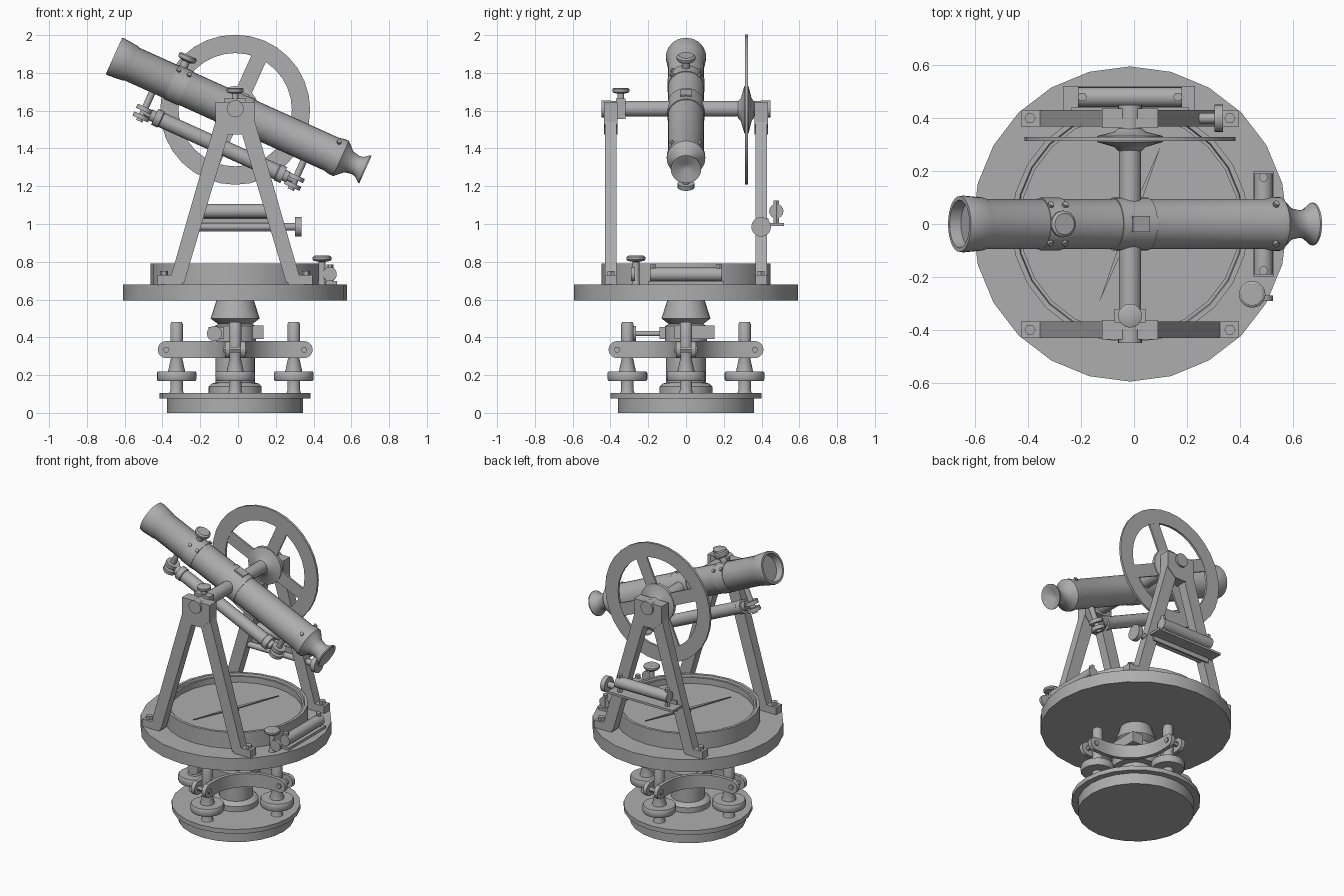
import bpy, bmesh
from math import radians, sin, cos, pi
from mathutils import Matrix, Vector

cube = bpy.data.objects.get("Cube")
if cube:
    bpy.data.objects.remove(cube)

metal = bpy.data.materials.new("grey_metal")
metal.use_nodes = True
GREY = (0.42, 0.42, 0.42, 1)
metal.diffuse_color = GREY
metal.node_tree.nodes["Principled BSDF"].inputs["Base Color"].default_value = GREY

X, Y, Z = Vector((1, 0, 0)), Vector((0, 1, 0)), Vector((0, 0, 1))
BODY = Matrix.Translation((-0.015, 0, 0))
TILT = Matrix.Translation((-0.015, 0, 1.6)) @ Matrix.Rotation(radians(24.3), 4, 'Y')
UPRIGHT = Matrix.Rotation(pi / 2, 4, 'X')
made = []


def finish(name, bm, matrix):
    bmesh.ops.recalc_face_normals(bm, faces=bm.faces)
    bm.transform(matrix)
    mesh = bpy.data.meshes.new(name)
    bm.to_mesh(mesh)
    bm.free()
    mesh.materials.append(metal)
    ob = bpy.data.objects.new(name, mesh)
    bpy.context.collection.objects.link(ob)
    made.append(ob)
    return ob


def lathe(name, profile, origin=(0, 0, 0), axis=Z, frame=BODY, seg=24, closed=False):
    """Turn (radius, height) points about an axis."""
    bm = bmesh.new()
    rings = [[bm.verts.new((r * cos(2 * pi * i / seg), r * sin(2 * pi * i / seg), h))
              for i in range(seg)] for r, h in profile]
    pairs = list(zip(rings, rings[1:]))
    if closed:
        pairs.append((rings[-1], rings[0]))
    else:
        bm.faces.new(rings[0])
        bm.faces.new(rings[-1])
    for a, b in pairs:
        for i in range(seg):
            j = (i + 1) % seg
            bm.faces.new((a[i], a[j], b[j], b[i]))
    turn = Vector(axis).to_track_quat('Z', 'Y').to_matrix().to_4x4()
    return finish(name, bm, frame @ Matrix.Translation(origin) @ turn)


def rod(name, start, end, r, frame=BODY, seg=12):
    start, end = Vector(start), Vector(end)
    d = end - start
    return lathe(name, [(r, 0), (r, d.length)], start, d, frame, seg)


def box(name, lo, hi, frame=BODY):
    lo, hi = Vector(lo), Vector(hi)
    bm = bmesh.new()
    bmesh.ops.create_cube(bm, size=1)
    bm.transform(Matrix.Translation((lo + hi) / 2) @ Matrix.Diagonal((*(hi - lo), 1)))
    return finish(name, bm, frame)


def prism(name, points, low, high, frame=BODY):
    """Extrude an outline along local z."""
    bm = bmesh.new()
    face = bm.faces.new([bm.verts.new((x, y, low)) for x, y in points])
    ext = bmesh.ops.extrude_face_region(bm, geom=[face])
    up = [v for v in ext["geom"] if isinstance(v, bmesh.types.BMVert)]
    bmesh.ops.translate(bm, verts=up, vec=(0, 0, high - low))
    return finish(name, bm, frame)


# Foot plate and centre column
lathe("foot_plate", [(.36, 0), (.36, .075), (.4, .075), (.4, .105)])
lathe("centre_column", [(.14, .1), (.14, .14), (.125, .155), (.105, .16), (.105, .3), (.15, .3),
                        (.15, .37), (.11, .37), (.11, .46), (.09, .47), (.13, .5), (.125, .515),
                        (.098, .6)])

# Levelling head: four screws joined by concave straps
arc = [pi / 2 + i * pi / 20 for i in range(11)]
strap = [(.4, -.028)] + [(.3 + .272 * cos(a), -.3 + .272 * sin(a)) for a in arc] + [(.028, -.4)]
strap += [(.053, -.4)] + [(.3 + .247 * cos(a), -.3 + .247 * sin(a)) for a in reversed(arc)]
strap += [(.4, -.053)]
strap = [(min(x, .37), max(y, -.37)) for x, y in strap]
for k in range(4):
    quarter = BODY @ Matrix.Rotation(k * pi / 2, 4, 'Z')
    prism("levelling_strap", strap, .29, .38, quarter)
    for s in (-1, 1):
        rod("strap_end", (.365, s * .027, .335), (.365, s * .054, .335), .045, quarter, 20)
    rod("strap_bolt", (.365, -.062, .335), (.365, .062, .335), .017, quarter, 6)
    lathe("levelling_screw", [(.04, .1), (.033, .12), (.033, .17), (.1, .17), (.105, .178),
                              (.105, .212), (.1, .22), (.045, .22), (.03, .29), (.033, .3),
                              (.033, .47), (.028, .48)], (.31, 0, 0), Z, quarter, 20)

# Lower clamp and its tangent screw
box("clamp_block", (.07, -.06, .39), (.15, .15, .462))
box("clamp_arm", (-.14, -.14, .39), (-.06, .1, .455))
rod("tangent_screw", (-.11, -.28, .42), (-.11, -.12, .42), .014)
rod("tangent_knob", (-.11, -.31, .42), (-.11, -.265, .42), .04, seg=16)

# Horizontal plate, compass bowl and needle
lathe("horizontal_plate", [(.593, .595), (.593, .68)])
lathe("compass_bowl", [(.447, .675), (.447, .79), (.428, .79), (.424, .775), (.412, .775),
                       (.412, .735)])
prism("compass_needle", [(0, .32), (-.013, 0), (0, -.32), (.013, 0)], .748, .755,
      BODY @ Matrix.Rotation(radians(-21.5), 4, 'Z'))
lathe("needle_pivot", [(.02, .73), (.012, .758)], seg=12)

# Two A-shaped standards
leg = [(-.105, 1.54), (-.02, 1.53), (-.27, .69), (-.35, .69)]
apex = [(-.105, 1.645), (.105, 1.645), (.105, 1.53), (.045, 1.475), (-.045, 1.475), (-.105, 1.53)]
for side in (-1, 1):
    stand = BODY @ Matrix.Translation((0, side * .398, 0))
    for m in (-1, 1):
        half = stand @ Matrix.Diagonal((m, 1, 1, 1))
        prism("standard_leg", [(m * x, z) for x, z in leg], -.031, .031, stand @ UPRIGHT)
        box("standard_foot", (-.41, -.031, .675), (-.28, .031, .73), half)
        rod("foot_bolt", (m * .376, 0, .72), (m * .376, 0, .752), .021, stand, 6)
    prism("standard_head", apex, -.036, .036, stand @ UPRIGHT)
    rod("bearing_cap", (0, 0, 1.61), (0, side * .05, 1.61), .045, stand, 20)

# Trunnion axle with its clamp
rod("trunnion_axle", (0, -.4, 1.61), (0, .4, 1.61), .042, seg=20)
box("axle_clamp", (-.058, -.37, 1.555), (.058, -.32, 1.665))
lathe("axle_clamp_knob", [(.018, 1.65), (.018, 1.69), (.04, 1.695), (.045, 1.703), (.045, 1.715),
                          (.035, 1.72)], (0, -.345, 0), seg=16)

# Vertical circle
lathe("vertical_circle", [(.397, -.008), (.397, .008), (.3, .008), (.3, -.008)],
      (0, .32, 1.605), Y, seg=32, closed=True)
for turn in (0, pi / 2):
    box("circle_spoke", (-.31, -.006, -.042), (.31, .006, .042),
        TILT @ Matrix.Translation((0, .32, .005)) @ Matrix.Rotation(turn, 4, 'Y'))
lathe("circle_hub", [(.045, -.045), (.06, -.03), (.125, -.011), (.125, .011), (.06, .027),
                     (.045, .04)], (0, .32, 1.605), Y)

# Telescope
lathe("telescope_tube", [(.085, -.66), (.09, -.704), (.105, -.704), (.107, -.69), (.1, -.61),
                         (.095, -.6), (.095, .56), (.102, .59), (.102, .615), (.06, .66),
                         (.052, .7), (.056, .72), (.08, .75), (.08, .757), (.068, .757),
                         (.02, .725)], axis=X, frame=TILT, seg=28)
for name, start, end, r in (("middle_collar", -.07, .07, .1), ("focus_strap", -.37, -.29, .099)):
    rod(name, (start, 0, 0), (end, 0, 0), r, TILT, 28)
box("collar_pad", (-.035, -.03, .08), (.035, .03, .106), TILT)
lathe("focus_knob", [(.022, .08), (.022, .13), (.045, .137), (.05, .145), (.05, .158),
                     (.04, .166)], (-.345, 0, 0), Z, TILT, 20)
for t in (-.36, -.3):
    for s in (-1, 1):
        rod("strap_screw", (t, s * .06, .06), (t, s * .077, .077), .012, TILT, 8)
for s in (-1, 1):
    rod("eyepiece_screw", (.57, s * .07, .07), (.57, s * .08, .08), .012, TILT, 8)

# Spirit level hung below the telescope
lathe("telescope_level", [(.03, -.4), (.03, -.375), (.046, -.375), (.046, -.34), (.041, -.335),
                          (.041, .335), (.046, .34), (.046, .375), (.03, .375), (.03, .4)],
      (0, 0, -.205), X, TILT, 16)
for t in (-.44, .44):
    rod("level_post", (t, 0, -.26), (t, 0, -.08), .018, TILT)
    rod("level_lug", (t * .88, 0, -.205), (t, 0, -.205), .02, TILT)
    for n in (-.235, -.19):
        rod("level_nut", (t, 0, n - .012), (t, 0, n + .012), .045, TILT, 16)

# Spirit level, bracket and tangent screw on the rear standard
box("rear_level_shelf", (-.25, .425, .99), (.245, .52, 1.005))
box("rear_level_rail", (-.22, .425, .96), (.22, .438, 1.03))
rod("rear_level_tube", (-.195, .478, 1.068), (.195, .478, 1.068), .038, seg=16)
for x in (-.18, .18):
    rod("rear_level_screw", (x, .478, 1.0), (x, .478, 1.125), .018, seg=6)
rod("rear_tangent_screw", (-.2, .398, .985), (.32, .398, .985), .02)
rod("rear_tangent_knob", (.318, .398, .985), (.35, .398, .985), .052, seg=20)

# Spirit level and clamp knob on the plate
box("plate_level_base", (.465, -.2, .675), (.54, .2, .697))
rod("plate_level_tube", (.502, -.19, .733), (.502, .19, .733), .036, seg=16)
for y in (-.175, .175):
    rod("plate_level_screw", (.502, y, .68), (.502, y, .785), .018, seg=6)
lathe("plate_clamp_knob", [(.024, .675), (.018, .7), (.018, .8), (.045, .805), (.05, .812),
                           (.05, .825), (.04, .832)], (.46, -.265, 0), seg=20)
rod("plate_tangent_knob", (.5, -.29, .735), (.5, -.27, .735), .038, seg=16)

# Smooth the turned parts while keeping crisp edges
bpy.ops.object.select_all(action='DESELECT')
for ob in made:
    ob.select_set(True)
bpy.context.view_layer.objects.active = made[0]
bpy.ops.object.shade_smooth_by_angle(angle=radians(35))
